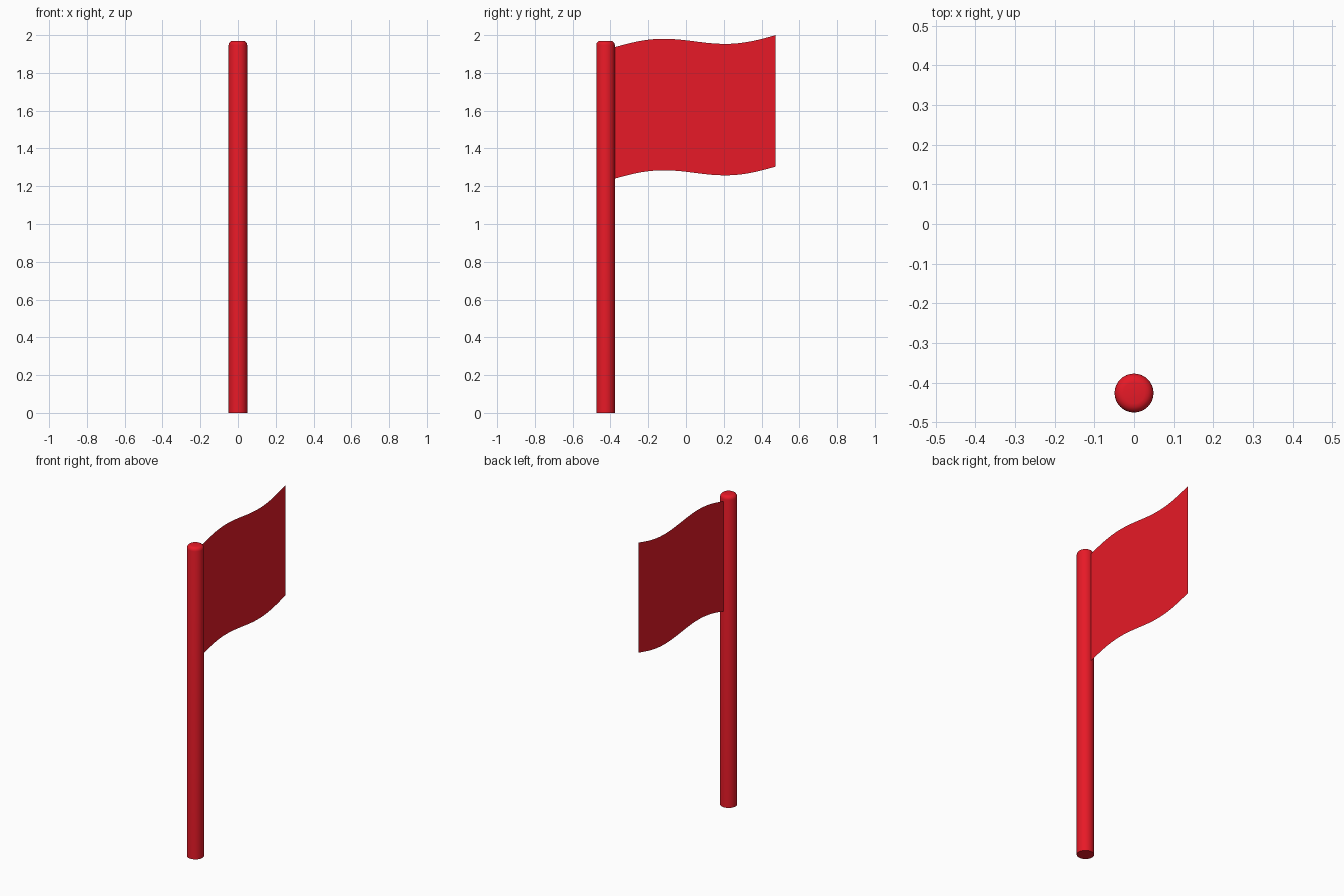
import bpy, bmesh, math

if "Cube" in bpy.data.objects:
    bpy.data.objects.remove(bpy.data.objects["Cube"])

red = bpy.data.materials.new("red")
red.diffuse_color = (0.8, 0.01, 0.02, 1)
red.use_nodes = True
red.node_tree.nodes["Principled BSDF"].inputs["Base Color"].default_value = red.diffuse_color


def add_object(name, bm):
    mesh = bpy.data.meshes.new(name)
    bm.to_mesh(mesh)
    bm.free()
    mesh.materials.append(red)
    obj = bpy.data.objects.new(name, mesh)
    bpy.context.collection.objects.link(obj)
    return obj


# Pole: cylinder with a rounded top rim
R, H, POLE_Y = 0.049, 1.97, -0.426
bm = bmesh.new()
bmesh.ops.create_cone(bm, cap_ends=True, segments=32, radius1=R, radius2=R, depth=H)
bmesh.ops.translate(bm, verts=bm.verts, vec=(0, POLE_Y, H / 2))
rim = [e for e in bm.edges if all(v.co.z > H - 0.01 for v in e.verts)]
bmesh.ops.bevel(bm, geom=rim, offset=0.022, offset_type='OFFSET',
                segments=4, profile=0.5, affect='EDGES')
pole = add_object("pole", bm)
bpy.context.view_layer.objects.active = pole
pole.select_set(True)
bpy.ops.object.shade_smooth_by_angle(angle=math.radians(40))

# Flag: flat sheet whose top and bottom edges follow a rising wave
Y0, Y1, N = -0.385, 0.475, 28
bm = bmesh.new()
columns = []
for i in range(N + 1):
    t = i / N
    wave = 0.066 * t + 0.028 * math.sin(2 * math.pi * t)
    y = Y0 + (Y1 - Y0) * t
    columns.append([bm.verts.new((0, y, z + wave)) for z in (1.238, 1.934)])
for a, b in zip(columns, columns[1:]):
    bm.faces.new((a[0], b[0], b[1], a[1]))
add_object("flag", bm)
